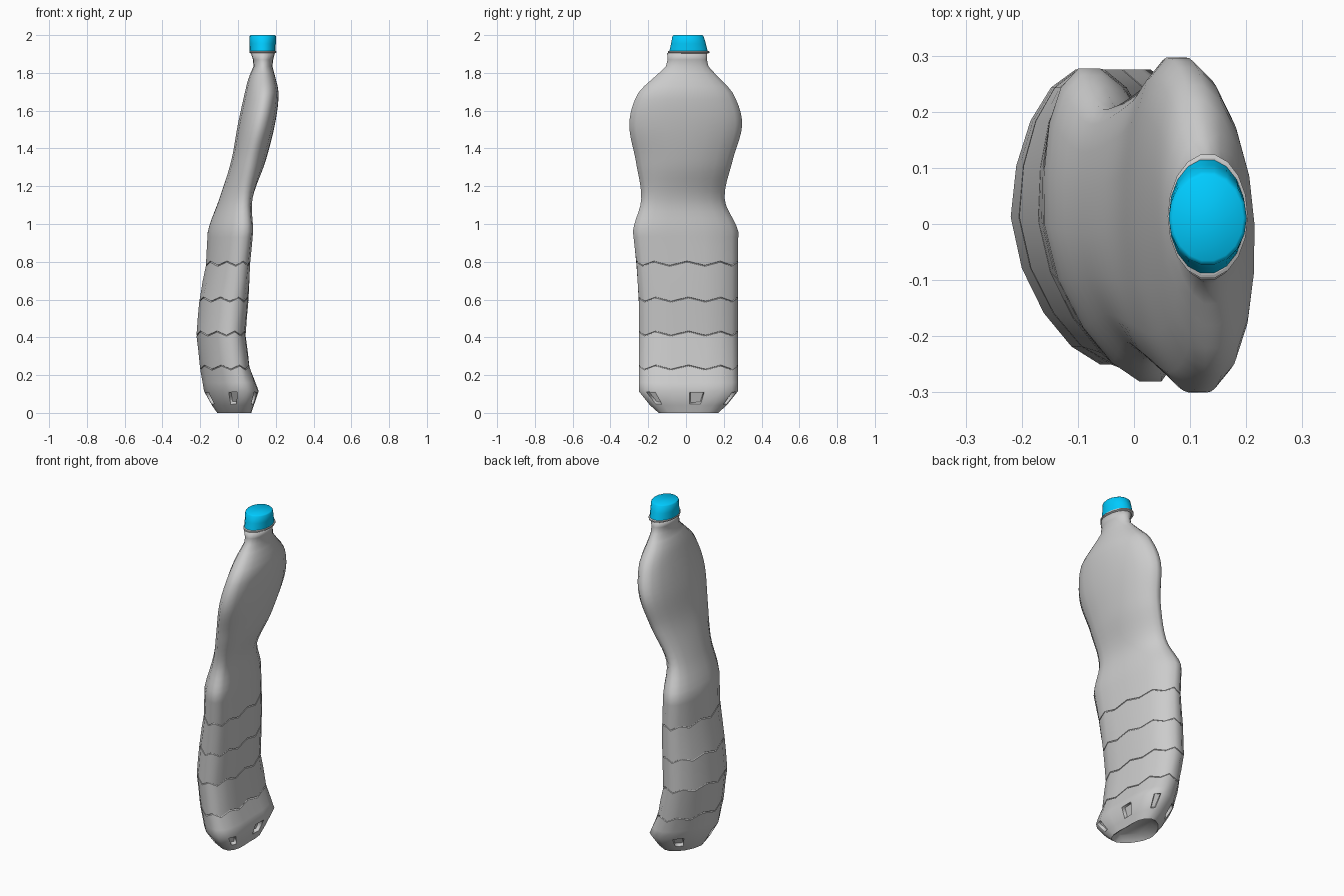
import bpy, bmesh, math

if "Cube" in bpy.data.objects:
    bpy.data.objects.remove(bpy.data.objects["Cube"])

SIDES = 18

# Crushed bottle profile: z, left x, right x, front y, back y,
# sideways drift of the front edge, sideways drift of the back edge
KEYS = [
    (0.000, -0.110, 0.070, -0.145, 0.170, 0.040, 0.030),
    (0.040, -0.138, 0.084, -0.190, 0.215, 0.050, 0.035),
    (0.115, -0.180, 0.110, -0.250, 0.275, 0.065, 0.045),
    (0.240, -0.200, 0.062, -0.250, 0.275, 0.060, 0.030),
    (0.420, -0.220, 0.040, -0.250, 0.275, 0.055, 0.010),
    (0.600, -0.205, 0.055, -0.250, 0.275, 0.060, 0.000),
    (0.790, -0.170, 0.065, -0.262, 0.275, 0.070, -0.015),
    (0.960, -0.160, 0.080, -0.281, 0.277, 0.085, -0.035),
    (1.130, -0.100, 0.076, -0.237, 0.205, 0.050, -0.030),
    (1.330, -0.037, 0.145, -0.265, 0.245, 0.015, -0.020),
    (1.530, 0.000, 0.196, -0.300, 0.297, 0.018, -0.022),
    (1.690, 0.035, 0.215, -0.255, 0.250, 0.018, -0.018),
    (1.780, 0.058, 0.197, -0.165, 0.170, 0.010, -0.010),
    (1.840, 0.083, 0.182, -0.103, 0.116, 0.000, 0.000),
    (1.905, 0.068, 0.195, -0.100, 0.112, 0.000, 0.000),
]
GROOVES = (0.24, 0.42, 0.60, 0.79)


def section(z):
    """Interpolated profile: straight below the waist, rounded above."""
    i = 0
    while i < len(KEYS) - 2 and z > KEYS[i + 1][0]:
        i += 1
    p1, p2 = KEYS[i], KEYS[i + 1]
    t = (z - p1[0]) / (p2[0] - p1[0])
    if p1[0] < 0.9:
        return [a + (b - a) * t for a, b in zip(p1[1:], p2[1:])]
    p0, p3 = KEYS[i - 1], KEYS[min(i + 2, len(KEYS) - 1)]
    h = p2[0] - p1[0]
    out = []
    for k in range(1, 7):
        m1 = (p2[k] - p0[k]) / (p2[0] - p0[0]) * h
        m2 = (p3[k] - p1[k]) / (p3[0] - p1[0]) * h
        out.append((2*t**3 - 3*t*t + 1) * p1[k] + (t**3 - 2*t*t + t) * m1
                   + (3*t*t - 2*t**3) * p2[k] + (t**3 - t*t) * m2)
    return out


def add_ring(bm, z, box, inset=0.0, zigzag=0.0):
    x0, x1, y0, y1, front, back = (list(box) + [0, 0])[:6]
    x0, x1, y0, y1 = x0 + inset, x1 - inset, y0 + inset, y1 - inset
    rx, ry = (x1 - x0) / 2, (y1 - y0) / 2 / math.cos(math.pi / SIDES)
    angles = [2 * math.pi * i / SIDES for i in range(SIDES)]
    # Bend the oval, then fit it back between its left and right limits
    xs = [rx * math.cos(a) + (back if math.sin(a) > 0 else front) * abs(math.sin(a)) ** 1.4
          for a in angles]
    lo, hi = min(xs), max(xs)
    return [bm.verts.new((x0 + (x - lo) / (hi - lo) * (x1 - x0),
                          (y0 + y1) / 2 + ry * math.sin(a),
                          z + zigzag * (1 if i % 2 == 0 else -1)))
            for i, (a, x) in enumerate(zip(angles, xs))]


def bridge(bm, a, b):
    return [bm.faces.new((a[i], a[(i + 1) % SIDES], b[(i + 1) % SIDES], b[i]))
            for i in range(SIDES)]


def sharpen(bm, ring):
    for i in range(SIDES):
        e = bm.edges.get((ring[i], ring[(i + 1) % SIDES]))
        if e:
            e.smooth = False


def finish(bm, name, color=None):
    for f in bm.faces:
        f.smooth = True
    bmesh.ops.recalc_face_normals(bm, faces=bm.faces)
    me = bpy.data.meshes.new(name)
    bm.to_mesh(me)
    bm.free()
    ob = bpy.data.objects.new(name, me)
    bpy.context.collection.objects.link(ob)
    if color:
        mat = bpy.data.materials.new(name + "_colour")
        mat.diffuse_color = color
        mat.use_nodes = True
        mat.node_tree.nodes["Principled BSDF"].inputs["Base Color"].default_value = mat.diffuse_color
        me.materials.append(mat)
    return ob


# Bottle body: list of (z, inset, zigzag, sharp)
levels = [(0.0, 0, 0, True), (0.04, 0, 0, False), (0.115, 0, 0, False)]
for g in GROOVES:
    levels += [(g - 0.003, 0, 0.011, True), (g, 0.008, 0.011, False),
               (g + 0.003, 0, 0.011, True)]
levels += [(z, 0, 0, False) for z in (0.16, 0.33, 0.51, 0.70, 0.88, 0.93)]
levels += [(0.96 + 0.035 * k, 0, 0, False) for k in range(28)]
levels.sort()

bm = bmesh.new()
rings = [add_ring(bm, z, section(z), inset, zig) for z, inset, zig, sharp in levels]
bands = [bridge(bm, a, b) for a, b in zip(rings, rings[1:])]
for ring, lev in zip(rings, levels):
    if lev[3]:
        sharpen(bm, ring)

# Hollow underside
inner = add_ring(bm, 0.03, section(0), 0.035)
bridge(bm, rings[0], inner)
bm.faces.new(inner)
bm.faces.new(rings[-1])

# Six recessed pockets around the foot
bmesh.ops.recalc_face_normals(bm, faces=bm.faces)
pockets = bands[1][::3]
for thickness, depth in ((0.010, 0), (0.004, -0.02)):
    bmesh.ops.inset_individual(bm, faces=pockets, thickness=thickness, depth=depth)
    for f in pockets:
        for e in f.edges:
            e.smooth = False
finish(bm, "bottle_body")

# Neck collar
bm = bmesh.new()
box = (0.060, 0.203, -0.096, 0.124)
rs = [add_ring(bm, z, box, i) for z, i in
      ((1.903, 0.008), (1.907, 0), (1.914, 0), (1.917, 0.006))]
for a, b in zip(rs, rs[1:]):
    bridge(bm, a, b)
bm.faces.new(rs[0])
bm.faces.new(rs[-1])
for r in rs:
    sharpen(bm, r)
finish(bm, "neck_collar")

# Tapered screw cap with a softly rounded top
bm = bmesh.new()
rs = [add_ring(bm, 1.915, (0.062, 0.199, -0.088, 0.115)),
      add_ring(bm, 1.955, (0.062, 0.200, -0.079, 0.105)),
      add_ring(bm, 1.994, (0.062, 0.201, -0.072, 0.093)),
      add_ring(bm, 2.000, (0.068, 0.195, -0.065, 0.086))]
for a, b in zip(rs, rs[1:]):
    bridge(bm, a, b)
bm.faces.new(rs[0])
bm.faces.new(rs[-1])
sharpen(bm, rs[0])
finish(bm, "bottle_cap", (0.0, 0.6, 1.0, 1))
